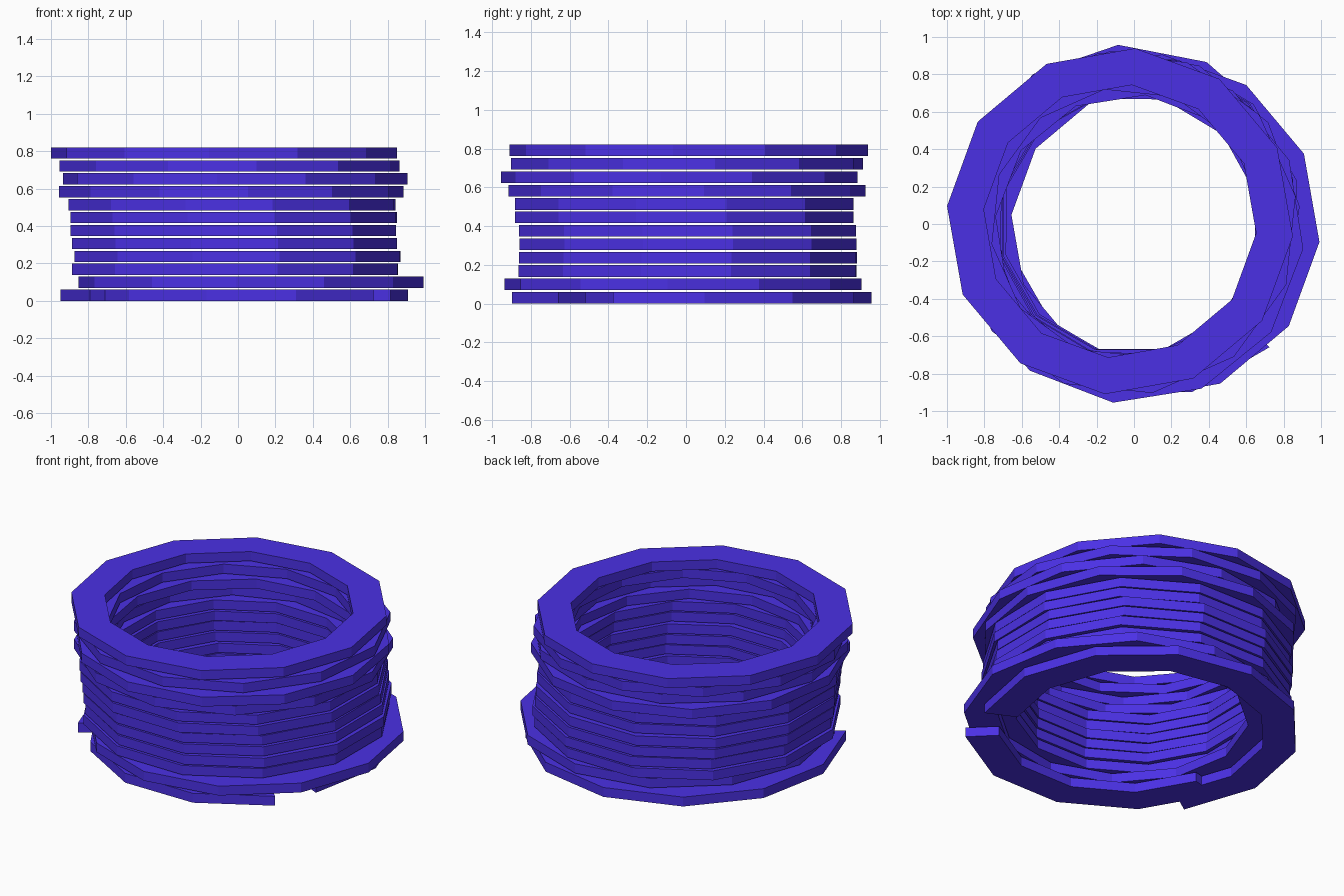
import bpy, bmesh, math

if "Cube" in bpy.data.objects:
    bpy.data.objects.remove(bpy.data.objects["Cube"])

mat = bpy.data.materials.new("violet_blue")
mat.diffuse_color = (0.07, 0.03, 0.78, 1.0)
mat.use_nodes = True
mat.node_tree.nodes["Principled BSDF"].inputs["Base Color"].default_value = mat.diffuse_color

PITCH, HEIGHT, WIDTH = 0.0691, 0.06, 0.197


def plank_ring(name, layer, cx, cy, radius, phase, planks=12):
    """Twelve-sided flat ring of mitred planks, or an open arc if planks < 12."""
    bm = bmesh.new()
    closed = planks == 12
    z = layer * PITCH
    sections = []
    for i in range(planks if closed else planks + 1):
        a = math.radians(phase + 30 * i)
        c, s = math.cos(a), math.sin(a)
        r_in = radius - WIDTH
        sections.append([bm.verts.new((cx + r * c, cy + r * s, h)) for r, h in
                         ((radius, z), (radius, z + HEIGHT), (r_in, z + HEIGHT), (r_in, z))])
    for i in range(planks):
        a, b = sections[i], sections[(i + 1) % len(sections)]
        for k in range(4):
            m = (k + 1) % 4
            bm.faces.new((a[k], b[k], b[m], a[m]))
    if not closed:
        bm.faces.new(sections[0])
        bm.faces.new(sections[-1])
    bmesh.ops.recalc_face_normals(bm, faces=bm.faces)
    mesh = bpy.data.meshes.new(name)
    bm.to_mesh(mesh)
    bm.free()
    mesh.materials.append(mat)
    obj = bpy.data.objects.new(name, mesh)
    bpy.context.collection.objects.link(obj)
    return obj


# Bottom layer: a long arc and a shifted front arc, with a gap at the front right
plank_ring("bottom_long_arc", 0, -0.02, 0.03, 0.93, -26, 8)
plank_ring("bottom_front_arc", 0, 0.07, -0.005, 0.925, 195, 4)

# Stacked rings above it: centre x, centre y, radius, turn in degrees
rings = [
    (0.07, -0.015, 0.925, 25),
    (-0.015, 0.008, 0.90, 14.5),
    (-0.003, 0.01, 0.90, 14.5),
    (-0.018, 0.01, 0.90, 15),
    (-0.025, 0.008, 0.90, 15),
    (-0.023, -0.01, 0.90, 14),
    (-0.032, -0.01, 0.90, 14),
    (-0.035, 0.005, 0.925, 5.5),
    (-0.015, -0.035, 0.925, -6),
    (-0.045, 0.005, 0.92, 9),
    (-0.075, 0.015, 0.928, 25),
]
for n, (cx, cy, radius, phase) in enumerate(rings, 1):
    plank_ring(f"plank_ring_{n}", n, cx, cy, radius, phase)
